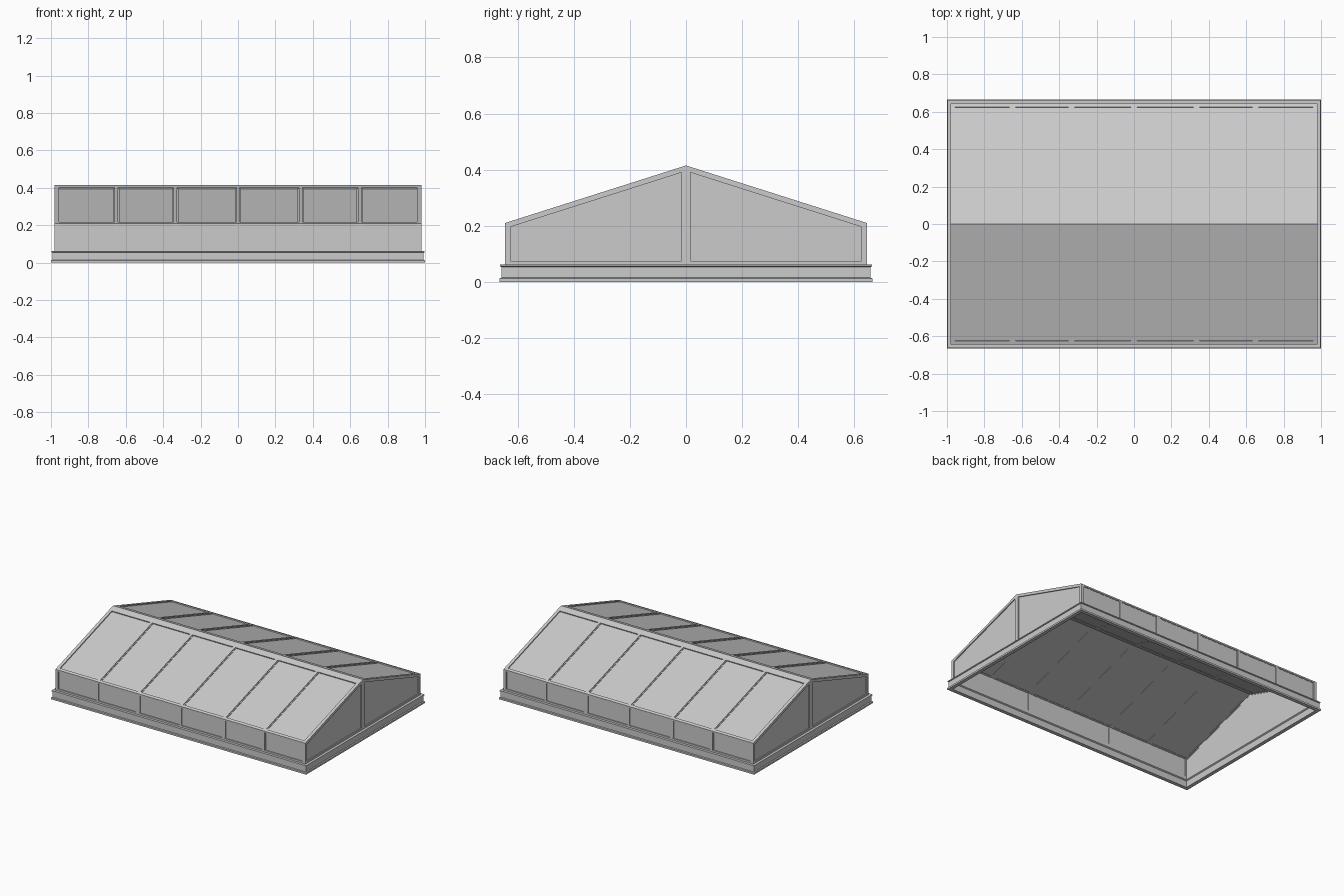
import bpy, bmesh
from mathutils import Vector

if "Cube" in bpy.data.objects:
    bpy.data.objects.remove(bpy.data.objects["Cube"])

# main dimensions
BX, BY = 1.0, 0.665          # base half sizes
WX, WY = 0.98, 0.645         # wall half sizes
CURB, EAVE, RIDGE = 0.06, 0.21, 0.415
T = 0.014                    # frame depth
BARS = [-0.65, -0.335, 0.0, 0.335, 0.65]


def finish(name, bm, axes=(False, False)):
    # close the mirror seams and make the object
    for i, use in enumerate(axes):
        if use:
            seam = [f for f in bm.faces if all(abs(v.co[i]) < 1e-6 for v in f.verts)]
            bmesh.ops.delete(bm, geom=seam, context='FACES')
    bmesh.ops.recalc_face_normals(bm, faces=bm.faces)
    me = bpy.data.meshes.new(name)
    bm.to_mesh(me)
    bm.free()
    ob = bpy.data.objects.new(name, me)
    bpy.context.collection.objects.link(ob)
    if any(axes):
        m = ob.modifiers.new("mirror", 'MIRROR')
        m.use_axis = (axes[0], axes[1], False)
    return ob


def prisms(name, items, axes):
    # extrude yz outlines along x
    bm = bmesh.new()
    for poly, x0, x1 in items:
        a = [bm.verts.new((x0, y, z)) for y, z in poly]
        b = [bm.verts.new((x1, y, z)) for y, z in poly]
        bm.faces.new(a)
        bm.faces.new(b[::-1])
        n = len(poly)
        for i in range(n):
            bm.faces.new((a[i], a[(i + 1) % n], b[(i + 1) % n], b[i]))
    return finish(name, bm, axes)


def strip(p, q, d0, d1, t0=0.0, t1=1.0):
    # part of the line p-q given a depth towards the inside of the building
    p, q = Vector(p), Vector(q)
    u = q - p
    n = Vector((u.y, -u.x)).normalized()
    a, b = p + u * t0, p + u * t1
    return [tuple(v) for v in (a - n * d0, b - n * d0, b - n * d1, a - n * d1)]


def framed_side(name, p, q, low, high):
    # rails, mullions with caps, and recessed panes between p and q
    e = WX - 0.001
    prisms(name + "_rails", [(strip(p, q, 0, T, 0, low), -WX, WX),
                             (strip(p, q, 0, T, high, 1), -WX, WX)], (False, True))
    bars = []
    for x in BARS:
        bars.append((strip(p, q, 0.004, T, low, high), x - 0.016, x + 0.016))
        bars.append((strip(p, q, 0, 0.004, low, high), x - 0.009, x + 0.009))
    for s in (-1, 1):
        bars.append((strip(p, q, 0, T, low, high), *sorted((s * WX, s * (WX - 0.022)))))
    prisms(name + "_mullions", bars, (False, True))
    prisms(name + "_panes", [(strip(p, q, 0.007, 0.012, low * .5, (1 + high) / 2), -e, e)],
           (False, True))


foot, eave, ridge = (WY, CURB), (WY, EAVE), (0, RIDGE)
framed_side("long_wall", foot, eave, 0.1, 0.93)
framed_side("roof", eave, ridge, 0.03, 0.93)

# gable ends: recessed sheet, border and centre post
x0, x1 = WX - T, WX
prisms("gable_pane", [([(0, CURB), (WY - .003, CURB), (WY - .003, EAVE - .002), (0, RIDGE - .003)],
                       WX - 0.012, WX - 0.007)], (True, True))
prisms("gable_frame", [
    ([(0, CURB), (WY, CURB), (WY, CURB + .015), (0, CURB + .015)], x0, x1),
    ([(WY - .02, CURB + .015), (WY, CURB + .015), (WY, EAVE), (WY - .02, EAVE + .006)], x0, x1),
    ([(WY, EAVE), (0, RIDGE), (0, RIDGE - .02), (WY, EAVE - .02)], x0, x1),
    ([(0, CURB + .015), (.016, CURB + .015), (.016, RIDGE - .025), (0, RIDGE - .02)], x0, x1),
], (True, True))

# curb: profile of (inset, height) carried round the rectangle
profile = [(0, 0), (0, .012), (.007, .015), (.007, .054), (.002, .056),
           (.002, .062), (.034, .062), (.034, .05), (.026, .045), (.026, 0)]
bm = bmesh.new()
loops = [[bm.verts.new((sx * (BX - d), sy * (BY - d), z))
          for sx, sy in ((-1, -1), (1, -1), (1, 1), (-1, 1))] for d, z in profile]
for i, a in enumerate(loops):
    b = loops[(i + 1) % len(loops)]
    for k in range(4):
        j = (k + 1) % 4
        bm.faces.new((a[k], a[j], b[j], b[k]))
finish("base_curb", bm)
